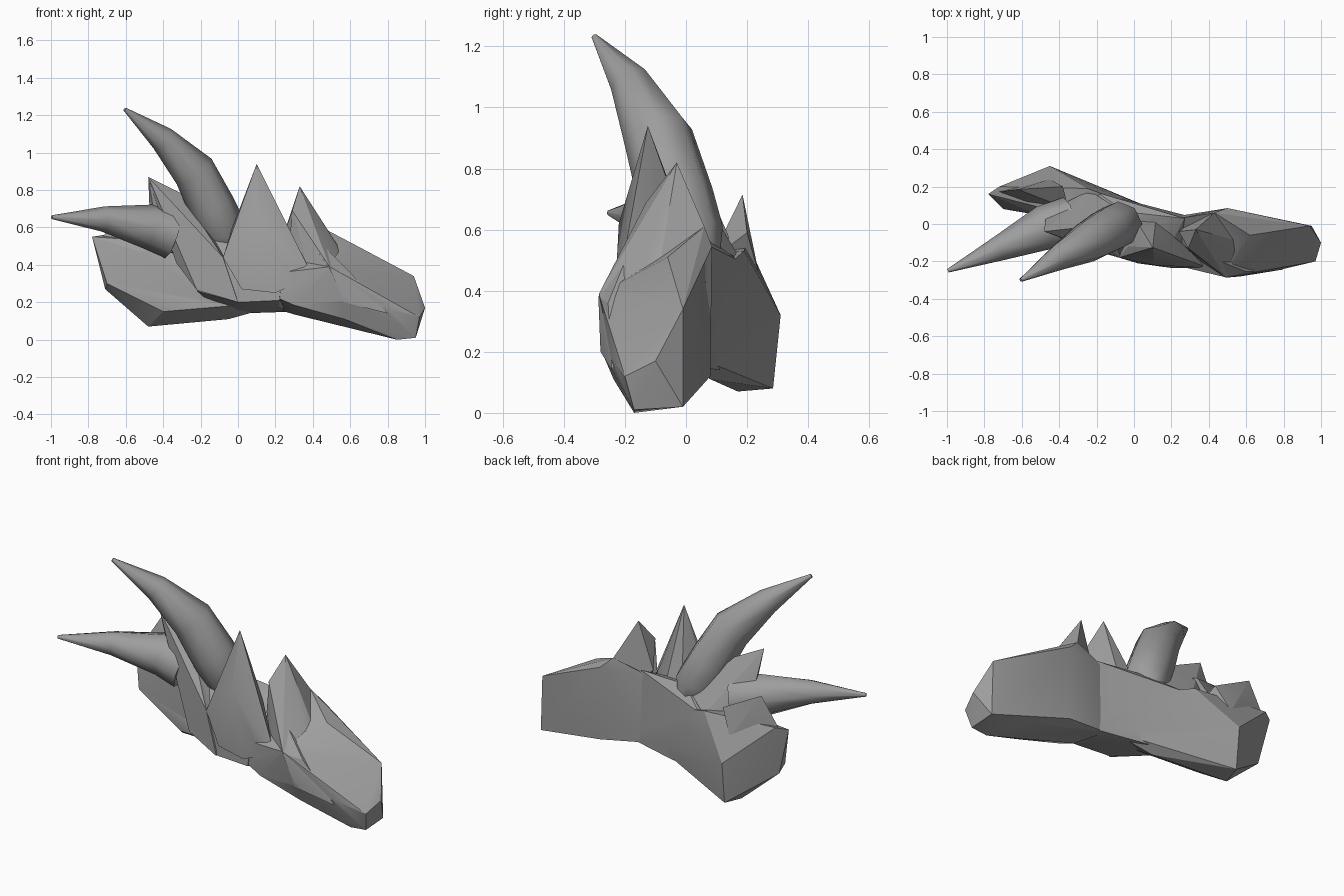
import bpy, bmesh, math
from mathutils import Vector

if "Cube" in bpy.data.objects:
    bpy.data.objects.remove(bpy.data.objects["Cube"])

stone = bpy.data.materials.new("stone_grey")
stone.diffuse_color = (0.34, 0.34, 0.34, 1)
stone.use_nodes = True
stone.node_tree.nodes["Principled BSDF"].inputs["Base Color"].default_value = stone.diffuse_color


def activate(ob):
    bpy.ops.object.select_all(action='DESELECT')
    ob.select_set(True)
    bpy.context.view_layer.objects.active = ob


def finish(name, bm, angle):
    bmesh.ops.recalc_face_normals(bm, faces=bm.faces)
    me = bpy.data.meshes.new(name)
    bm.to_mesh(me)
    bm.free()
    me.materials.append(stone)
    ob = bpy.data.objects.new(name, me)
    bpy.context.collection.objects.link(ob)
    activate(ob)
    bpy.ops.object.shade_smooth_by_angle(angle=math.radians(angle))
    return ob


def chunk(name, pts):
    """Faceted chunk: convex hull around a few corner points."""
    bm = bmesh.new()
    for p in pts:
        bm.verts.new(p)
    bmesh.ops.convex_hull(bm, input=bm.verts)
    loose = [v for v in bm.verts if not v.link_faces]
    bmesh.ops.delete(bm, geom=loose, context='VERTS')
    return finish(name, bm, 24)


def merge(base, parts):
    """Union the parts into the base so that no hidden inner walls remain."""
    activate(base)
    for p in parts:
        m = base.modifiers.new("union", 'BOOLEAN')
        m.operation = 'UNION'
        m.solver = 'EXACT'
        m.object = p
        bpy.ops.object.modifier_apply(modifier=m.name)
        bpy.data.objects.remove(p)
    bpy.ops.object.shade_smooth_by_angle(angle=math.radians(24))


def horn(name, path, sides=8):
    """Tapered tube along (x, y, z, radius) stations."""
    bm = bmesh.new()
    cs = [Vector(p[:3]) for p in path]
    rings = []
    for i, (c, p) in enumerate(zip(cs, path)):
        t = (cs[min(i + 1, len(cs) - 1)] - cs[max(i - 1, 0)]).normalized()
        u = t.cross(Vector((0, 1, 0))).normalized()
        w = t.cross(u)
        rings.append([bm.verts.new(c + p[3] * (u * math.cos(a) + w * math.sin(a)))
                      for a in (2 * math.pi * k / sides for k in range(sides))])
    for a, b in zip(rings, rings[1:]):
        for k in range(sides):
            n = (k + 1) % sides
            bm.faces.new((a[k], a[n], b[n], b[k]))
    bm.faces.new(rings[0])
    bm.faces.new(rings[-1])
    return finish(name, bm, 70)


# Centre of the body, which the other chunks are fused into
body = chunk("body", [
    (.27, .03, .57), (.30, .04, .15), (.22, -.12, .17), (.22, -.225, .21),
    (0, -.19, .20), (-.22, -.13, .26), (-.08, -.17, .42), (-.15, -.08, .54),
    (0, .06, .58), (-.08, .09, .56), (0, .11, .14), (-.20, .17, .50),
    (-.15, .1, .2), (.2, -.1, .5), (.24, -.22, .36)])

# Long snout-like block on the right
right = chunk("right_block", [
    (.94, -.01, .34), (1.0, -.10, .17), (.95, -.01, .02), (.95, -.17, .01),
    (.85, -.17, .0), (.97, -.20, .12), (.80, -.24, .17), (.57, -.28, .21),
    (.57, -.237, .11), (.74, -.20, .055), (.49, -.285, .39), (.43, .06, .61),
    (.50, .085, .545), (.62, -.06, .51), (.74, -.02, .05), (.50, .08, .12),
    (.30, .04, .145), (.30, -.12, .135), (.30, -.235, .185), (.22, .04, .16),
    (.22, -.22, .22), (.24, -.225, .36), (.24, .03, .55)])

# Angled block at the left rear
left = chunk("left_block", [
    (-.45, .31, .32), (-.72, .20, .56), (-.78, .16, .55), (-.71, .15, .27),
    (-.48, .17, .07), (-.45, .285, .08), (-.40, .04, .15), (-.70, .08, .30),
    (-.05, .08, .11), (.20, .04, .18), (-.05, -.03, .18), (0, .10, .45),
    (-.25, .19, .53), (-.48, .22, .50), (-.52, .05, .47), (-.35, .05, .52)])

# Spikes along the ridge
rear = chunk("rear_spike", [
    (-.62, .185, .715), (-.74, .17, .52), (-.38, .20, .59), (-.45, .24, .45),
    (-.55, .09, .46), (-.35, .08, .5)])
tall = chunk("tall_spike", [
    (.10, -.125, .94), (-.08, -.18, .44), (.02, -.21, .27), (.11, -.22, .62),
    (.24, -.11, .56), (.40, -.235, .34), (.20, -.235, .25), (0, .04, .50),
    (.12, .05, .45), (-.03, -.12, .60)])
ridge = chunk("right_spike", [
    (.33, -.03, .82), (.24, -.04, .55), (.29, -.13, .69), (.43, .06, .61),
    (.49, -.285, .39), (.40, -.24, .28), (.70, -.23, .20), (.35, .04, .45),
    (.60, -.1, .4)])
side = chunk("side_plate", [
    (.29, -.13, .67), (.27, -.12, .5), (.60, -.255, .36), (.80, -.243, .14),
    (.49, -.287, .38), (.40, -.24, .28), (.57, -.28, .2), (.6, -.15, .3)])

# Slanted plate in front of the horns and the collar behind it
plate = chunk("front_plate", [
    (-.48, -.04, .87), (-.30, -.02, .78), (-.43, .01, .70), (-.31, -.08, .52),
    (-.33, -.05, .41), (-.22, -.14, .265), (0, -.20, .20), (-.08, -.18, .44),
    (-.10, 0, .53), (-.30, .06, .5)])
collar = chunk("horn_collar", [
    (-.48, -.04, .87), (-.30, -.02, .78), (-.47, .06, .62), (-.45, .07, .50),
    (-.24, .18, .50), (-.10, .09, .55), (-.32, -.03, .45), (-.31, -.05, .52),
    (-.15, -.05, .55), (-.42, .0, .5)])

merge(body, [right, left, rear, tall, ridge, side, plate, collar])

# Two curved horns
horn("upper_horn", [
    (-.06, .04, .45, .07), (-.075, .0, .58, .125), (-.14, -.035, .71, .125),
    (-.235, -.09, .90, .115), (-.405, -.18, 1.075, .07),
    (-.605, -.30, 1.232, .01)])
horn("lower_horn", [
    (-.35, .01, .565, .135), (-.48, -.02, .605, .12),
    (-.72, -.13, .645, .068), (-.995, -.25, .655, .01)])
